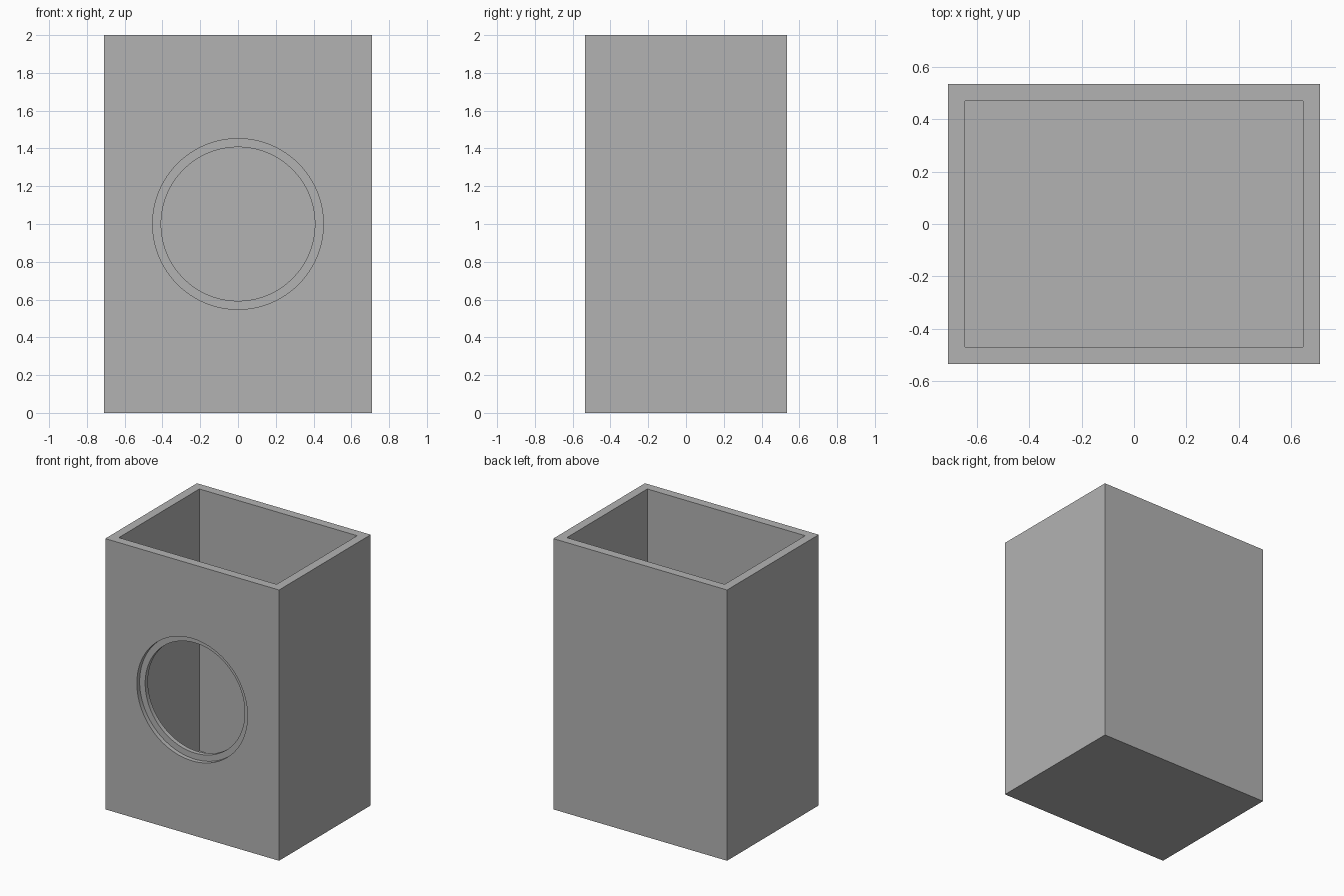
import bpy
import math

cube = bpy.data.objects.get("Cube")
if cube:
    bpy.data.objects.remove(cube, do_unlink=True)

WIDTH, DEPTH, HEIGHT = 1.42, 1.07, 2.0
WALL = 0.065
FRONT = -DEPTH / 2

grey = bpy.data.materials.new("plain grey")
grey.use_nodes = True
colour = (0.45, 0.45, 0.45, 1)
grey.diffuse_color = colour
grey.node_tree.nodes["Principled BSDF"].inputs["Base Color"].default_value = colour


def box(name, size, centre):
    bpy.ops.mesh.primitive_cube_add(size=1, location=centre)
    obj = bpy.context.object
    obj.name = name
    obj.scale = size
    bpy.ops.object.transform_apply(location=True, rotation=False, scale=True)
    obj.data.materials.append(grey)
    return obj


def disc_cutter(name, radius, y_start, y_end):
    bpy.ops.mesh.primitive_cylinder_add(
        vertices=128, radius=radius, depth=y_end - y_start,
        location=(0, (y_start + y_end) / 2, HEIGHT / 2),
        rotation=(math.pi / 2, 0, 0))
    obj = bpy.context.object
    obj.name = name
    obj.data.materials.append(grey)
    return obj


def cut(target, cutter):
    mod = target.modifiers.new("cut", 'BOOLEAN')
    mod.operation = 'DIFFERENCE'
    mod.solver = 'EXACT'
    mod.object = cutter
    bpy.context.view_layer.objects.active = target
    bpy.ops.object.modifier_apply(modifier=mod.name)
    bpy.data.objects.remove(cutter, do_unlink=True)


# Open-topped cabinet with a closed floor
cabinet = box("cabinet", (WIDTH, DEPTH, HEIGHT), (0, 0, HEIGHT / 2))
cut(cabinet, box("cavity", (WIDTH - 2 * WALL, DEPTH - 2 * WALL, HEIGHT),
                 (0, 0, HEIGHT / 2 + WALL)))

# Round opening in the front wall, with a shallow wider recess around it
cut(cabinet, disc_cutter("opening", 0.407, FRONT - 0.1, FRONT + 0.2))
cut(cabinet, disc_cutter("recess", 0.452, FRONT - 0.1, FRONT + WALL / 2))

# Smooth round edges, keep corners sharp
bpy.ops.object.select_all(action='DESELECT')
cabinet.select_set(True)
bpy.context.view_layer.objects.active = cabinet
bpy.ops.object.shade_smooth_by_angle(angle=math.radians(30))
